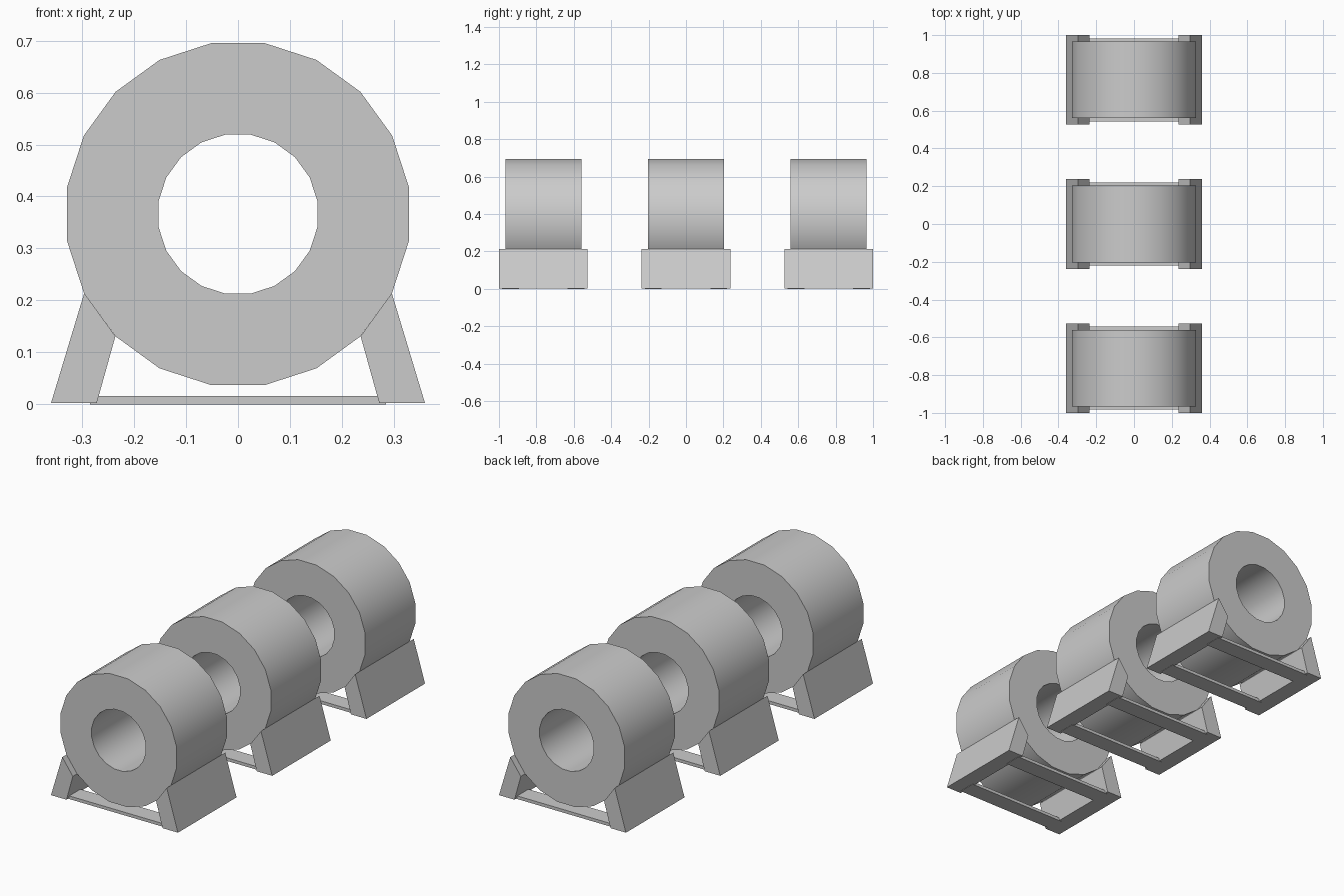
import bpy, bmesh, math

cube = bpy.data.objects.get("Cube")
if cube:
    bpy.data.objects.remove(cube, do_unlink=True)

grey = bpy.data.materials.new("plain_grey")
grey.use_nodes = True
colour = (0.6, 0.6, 0.6, 1)
grey.diffuse_color = colour
grey.node_tree.nodes["Principled BSDF"].inputs["Base Color"].default_value = colour

SIDES = 20
OUTER, INNER = 0.333, 0.155
CENTRE_Z = 0.366
DRUM_HALF, STAND_HALF = 0.203, 0.237


def finish(name, bm, smooth=False):
    """Turn a bmesh into a named grey object."""
    bmesh.ops.recalc_face_normals(bm, faces=bm.faces)
    mesh = bpy.data.meshes.new(name)
    bm.to_mesh(mesh)
    bm.free()
    mesh.materials.append(grey)
    obj = bpy.data.objects.new(name, mesh)
    bpy.context.collection.objects.link(obj)
    if smooth:
        bpy.ops.object.select_all(action='DESELECT')
        obj.select_set(True)
        bpy.context.view_layer.objects.active = obj
        bpy.ops.object.shade_smooth_by_angle(angle=math.radians(30))
    return obj


def drum(name, y):
    """Thick hollow cylinder lying along y."""
    bm = bmesh.new()
    loops = []
    for radius, end in ((OUTER, -1), (OUTER, 1), (INNER, 1), (INNER, -1)):
        loop = []
        for i in range(SIDES):
            a = 2 * math.pi * (i + 0.5) / SIDES
            loop.append(bm.verts.new((radius * math.cos(a), y + end * DRUM_HALF,
                                      CENTRE_Z + radius * math.sin(a))))
        loops.append(loop)
    for k in range(4):
        a, b = loops[k], loops[(k + 1) % 4]
        for i in range(SIDES):
            j = (i + 1) % SIDES
            bm.faces.new((a[i], a[j], b[j], b[i]))
    finish(name, bm, smooth=True)


def prism(name, profile, y0, y1):
    """Extrude an x-z profile along y."""
    bm = bmesh.new()
    face = bm.faces.new([bm.verts.new((x, y0, z)) for x, z in profile])
    new = bmesh.ops.extrude_face_region(bm, geom=[face])["geom"]
    verts = [v for v in new if isinstance(v, bmesh.types.BMVert)]
    bmesh.ops.translate(bm, verts=verts, vec=(0, y1 - y0, 0))
    finish(name, bm)


# Leaning leg, its top edge following one facet of the drum
leg = [(0.36, 0.002), (0.296, 0.214), (0.236, 0.131), (0.272, 0.002)]
# Flat tie bar between the legs
bar = [(-0.285, 0), (0.285, 0), (0.281, 0.016), (-0.281, 0.016)]

for place, y in (("front", -0.763), ("middle", 0), ("back", 0.763)):
    drum(place + "_drum", y)
    for side, s in (("left", 1), ("right", -1)):
        prism(f"{place}_{side}_leg", [(s * x, z) for x, z in leg],
              y - STAND_HALF, y + STAND_HALF)
    for end, s in (("front", -1), ("back", 1)):
        prism(f"{place}_{end}_tie_bar", bar, y + s * 0.13, y + s * 0.22)
